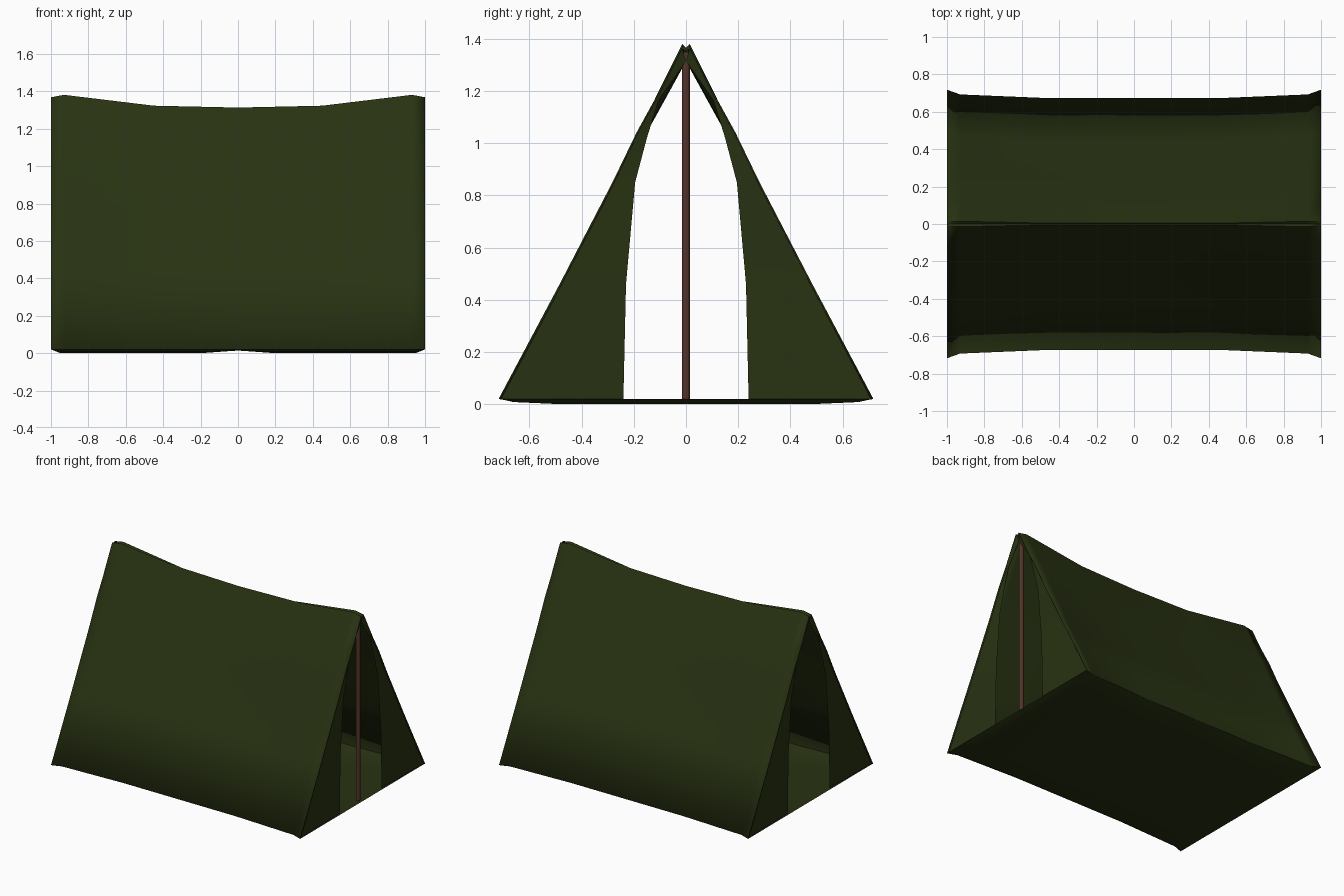
import bpy
import bmesh

if "Cube" in bpy.data.objects:
    bpy.data.objects.remove(bpy.data.objects["Cube"])


def make_material(name, rgb):
    mat = bpy.data.materials.new(name)
    mat.use_nodes = True
    mat.diffuse_color = (*rgb, 1)
    bsdf = mat.node_tree.nodes["Principled BSDF"]
    bsdf.inputs["Base Color"].default_value = (*rgb, 1)
    bsdf.inputs["Roughness"].default_value = 0.9
    return mat


def finish(obj, mat, angle=0.5):
    obj.data.materials.append(mat)
    bpy.ops.object.select_all(action="DESELECT")
    obj.select_set(True)
    bpy.context.view_layer.objects.active = obj
    bpy.ops.object.shade_smooth_by_angle(angle=angle)


def sheet(name, rows, mat, thickness=0.0):
    """Skin a grid of points, given row by row."""
    bm = bmesh.new()
    grid = [[bm.verts.new(p) for p in row] for row in rows]
    for a, b in zip(grid, grid[1:]):
        for i in range(len(a) - 1):
            bm.faces.new((a[i], b[i], b[i + 1], a[i + 1]))
    bmesh.ops.remove_doubles(bm, verts=bm.verts, dist=0.0005)
    bmesh.ops.recalc_face_normals(bm, faces=bm.faces)
    mesh = bpy.data.meshes.new(name)
    bm.to_mesh(mesh)
    bm.free()
    obj = bpy.data.objects.new(name, mesh)
    bpy.context.collection.objects.link(obj)
    finish(obj, mat)
    if thickness:
        mod = obj.modifiers.new("cloth_thickness", "SOLIDIFY")
        mod.thickness = thickness
        mod.offset = 0
    return obj


canvas = make_material("olive canvas", (0.021, 0.032, 0.006))
wood = make_material("brown wood", (0.09, 0.035, 0.022))

RIM = 0.02
# Stations along the tent: x, half width at the ground, ridge height
half = [(0.45, 0.67, 1.32), (0.93, 0.69, 1.378), (1.0, 0.715, 1.365)]
stations = [(-x, w, r) for x, w, r in reversed(half)] + [(0, 0.67, 1.31)] + half
# Heights of the wall rows with a slight outward bulge
levels = [(RIM, 0), (0.46, 0), (0.85, 0.005), (1.04, 0.014), (1.16, 0.01)]


def wall_points(x, width, ridge):
    pts = [(x, width * (ridge - z) / (ridge - RIM) + b, z) for z, b in levels]
    lip = 0.014 if abs(x) > 0.9 else 0.004
    return pts + [(x, lip, ridge)], (x, 0, ridge - lip)


# Roof canvas: both walls in one sheet over the sagging ridge
rows = []
for st in stations:
    side, crest = wall_points(*st)
    rows.append([(x, -y, z) for x, y, z in side] + [crest] + side[::-1])
sheet("roof_canvas", rows, canvas, 0.006)

# Door flaps: left and right of the open doorway at each end
doorway = [(0.24, RIM), (0.23, 0.46), (0.195, 0.85), (0.15, 1.02),
           (0.105, 1.165), (0, 1.315)]
for end, label in ((1, "left"), (-1, "right")):
    outer, _ = wall_points(end * 0.992, 0.712, 1.365)
    for s, place in ((-1, "front"), (1, "back")):
        edge = [(x, s * y, z) for x, y, z in outer]
        inner = [(end * 0.985, s * y, z) for y, z in doorway]
        sheet(f"{label}_{place}_door_flap", [edge, inner], canvas)

# Ground sheet: shallow tray with a raised rim and a fold at mid length
floor_rows = []
for x, w in [(-1, 0.715), (-0.95, 0.69), (-0.5, 0.67), (-0.2, 0.67), (0, 0.67),
             (0.2, 0.67), (0.5, 0.67), (0.95, 0.69), (1, 0.715)]:
    row = []
    for f, z in [(-1, RIM), (-0.96, 0.008), (-0.7, 0), (0, 0),
                 (0.7, 0), (0.96, 0.008), (1, RIM)]:
        if abs(x) == 1:
            z = RIM
        elif x == 0:
            z = max(z, 0.014)
        row.append((x, f * w, z))
    floor_rows.append(row)
sheet("ground_sheet", floor_rows, canvas)

# Single pole standing in one doorway
top = 1.35
bpy.ops.mesh.primitive_cylinder_add(vertices=12, radius=0.015, depth=top - RIM,
                                    location=(0.965, 0, (top + RIM) / 2))
pole = bpy.context.object
pole.name = "tent_pole"
finish(pole, wood)
